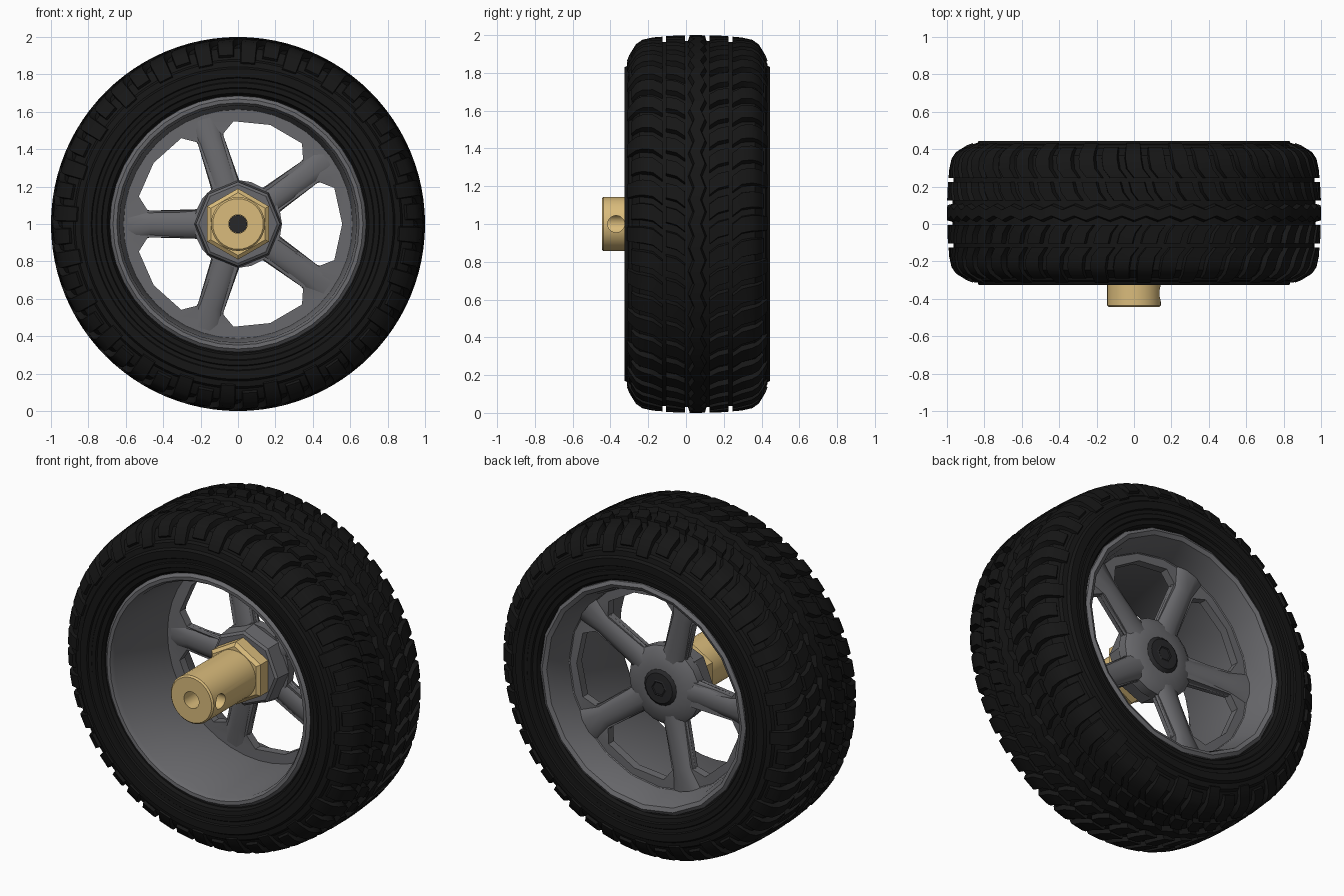
import bpy, bmesh
from math import sin, cos, pi, radians, hypot
from mathutils import Vector, Matrix

if "Cube" in bpy.data.objects:
    bpy.data.objects.remove(bpy.data.objects["Cube"])

YC = 0.06  # tyre mid-plane


def material(name, rgb):
    m = bpy.data.materials.new(name)
    m.diffuse_color = (*rgb, 1)
    m.use_nodes = True
    m.node_tree.nodes["Principled BSDF"].inputs["Base Color"].default_value = m.diffuse_color
    return m


RUBBER = material("rubber", (0.008, 0.008, 0.008))
RIM = material("rim_grey", (0.14, 0.14, 0.15))
BRASS = material("brass", (0.7, 0.5, 0.2))
STEEL = material("dark_steel", (0.02, 0.02, 0.022))


def polar(r, a, y):
    return Vector((r * cos(a), y, 1 + r * sin(a)))


def finish(name, bm, mat, angle=35):
    bmesh.ops.recalc_face_normals(bm, faces=bm.faces)
    me = bpy.data.meshes.new(name)
    bm.to_mesh(me)
    bm.free()
    ob = bpy.data.objects.new(name, me)
    bpy.context.collection.objects.link(ob)
    me.materials.append(mat)
    bpy.ops.object.select_all(action='DESELECT')
    ob.select_set(True)
    bpy.context.view_layer.objects.active = ob
    if angle:
        bpy.ops.object.shade_smooth_by_angle(angle=radians(angle))
    return ob


def lathe(name, prof, n, mat, phase=0, closed=True, wob=0, angle=35):
    """Revolve (radius, y) points about the wheel axle; open profiles get end caps."""
    bm = bmesh.new()
    rings = []
    for i in range(n):
        a = phase + 2 * pi * i / n
        dy = wob * (1 if i % 2 else -1)
        rings.append([bm.verts.new(polar(r, a, y + dy)) for r, y in prof])
    m = len(prof)
    for i in range(n):
        p, q = rings[i], rings[(i + 1) % n]
        for j in range(m if closed else m - 1):
            k = (j + 1) % m
            bm.faces.new((p[j], p[k], q[k], q[j]))
    if not closed:
        bm.faces.new([r[0] for r in rings])
        bm.faces.new([r[-1] for r in rings])
    return finish(name, bm, mat, angle)


# Tyre carcass with concentric sidewall ridges
half = [(.655, .33), (.69, .345), (.70, .366), (.725, .370), (.73, .380), (.755, .380),
        (.76, .374), (.78, .376), (.785, .385), (.83, .385), (.84, .368), (.87, .362),
        (.88, .345), (.905, .335), (.94, .305), (.963, .20), (.97, .06)]
prof = [(r, YC - d) for r, d in half] + [(r, YC + d) for r, d in reversed(half)]
lathe("tyre_carcass", prof, 96, RUBBER)

# Zigzag centre rib and two flanking ribs
lathe("centre_rib", [(.96, YC - .04), (1.0, YC - .028), (1.0, YC + .028), (.96, YC + .04)],
      96, RUBBER, wob=.012)


# Tread lugs: bars following the tyre cross-section
def lug(bm, stations, a0, side, hw):
    rings = []
    for d, top, skew in stations:
        y = YC + side * d
        dn = .05 if d < .31 else .03
        yb = y - side * (.0 if d < .31 else .03)
        a = a0 + skew
        rings.append([bm.verts.new(polar(top - dn, a - hw * 1.25, yb)),
                      bm.verts.new(polar(top, a - hw, y)),
                      bm.verts.new(polar(top, a + hw, y)),
                      bm.verts.new(polar(top - dn, a + hw * 1.25, yb))])
    for p, q in zip(rings, rings[1:]):
        for j in range(4):
            k = (j + 1) % 4
            bm.faces.new((p[j], p[k], q[k], q[j]))
    bm.faces.new(rings[0])
    bm.faces.new(rings[-1])


N = 48
bm = bmesh.new()
for i in range(N):
    for side in (-1, 1):
        a = 2 * pi * (i + (.5 if side > 0 else 0)) / N
        # inner chevron block
        lug(bm, [(.065, .999, 0), (.11, .998, .035), (.165, .994, .05)], a, side, .040)
        # shoulder lug, alternately long and short
        end = [(.36, .895, .07), (.372, .865, .07)] if i % 2 else [(.352, .905, .07)]
        lug(bm, [(.185, .992, .02), (.235, .988, .06), (.29, .976, .07),
                 (.325, .952, .07)] + end, a, side, .042)
finish("tread_lugs", bm, RUBBER, 30)

# Rim: deep front barrel and coarser rear lip
lathe("rim_barrel", [(.69, -.255), (.685, -.285), (.668, -.30), (.648, -.298), (.634, -.275),
                     (.612, .20), (.612, .24), (.66, .24), (.66, -.255)], 40, RIM)
lathe("rim_rear_lip", [(.665, .22), (.695, .385), (.688, .41), (.668, .422), (.645, .41),
                       (.62, .34), (.605, .255), (.585, .235), (.60, .20)], 20, RIM, angle=25)

# Spoke plate: disc with five cut-out windows, dished towards the hub
cu = bpy.data.curves.new("spoke_plate", 'CURVE')
cu.dimensions = '2D'
cu.fill_mode = 'BOTH'
cu.extrude = .025


def loop2d(pts):
    s = cu.splines.new('POLY')
    s.points.add(len(pts) - 1)
    for p, (r, a) in zip(s.points, pts):
        p.co = (r * cos(a), r * sin(a), 0, 1)
    s.use_cyclic_u = True


loop2d([(.615, 2 * pi * i / 40) for i in range(40)])
window = [(.235, -18), (.36, -24.5), (.487, -27.6), (.55, -20.5), (.557, 0),
          (.55, 20.5), (.487, 27.6), (.36, 24.5), (.235, 18)]
for k in range(5):
    loop2d([(r, radians(t + 72 * k)) for r, t in window])
tmp = bpy.data.objects.new("tmp", cu)
bpy.context.collection.objects.link(tmp)
bpy.context.view_layer.update()
me = bpy.data.meshes.new_from_object(tmp.evaluated_get(bpy.context.evaluated_depsgraph_get()))
bm = bmesh.new()
bm.from_mesh(me)
bpy.data.objects.remove(tmp)
bmesh.ops.remove_doubles(bm, verts=bm.verts, dist=1e-4)
for v in bm.verts:
    x, z, t = v.co
    f = min(1, max(0, (hypot(x, z) - .24) / .26))
    v.co = (x, .18 + .045 * f + t, 1 + z)
finish("spoke_plate", bm, RIM, 30)

# Rounded spokes
bm = bmesh.new()
for k in range(5):
    a = radians(36 + 72 * k)
    tang = Vector((-sin(a), 0, cos(a)))
    rings = []
    for r, y, w, h in [(.10, .185, .09, .05), (.24, .19, .078, .048),
                       (.47, .222, .072, .045), (.60, .235, .11, .035)]:
        c = polar(r, a, y)
        rings.append([bm.verts.new(c + tang * w * cos(t) + Vector((0, h * sin(t), 0)))
                      for t in [2 * pi * i / 10 for i in range(10)]])
    for p, q in zip(rings, rings[1:]):
        for j in range(10):
            bm.faces.new((p[j], p[(j + 1) % 10], q[(j + 1) % 10], q[j]))
    bm.faces.new(rings[0])
    bm.faces.new(rings[-1])
finish("spokes", bm, RIM, 50)

# Hub boss: octagonal front, rounded back
lathe("hub_boss", [(.21, .05), (.225, .06), (.235, .16)], 8, RIM, closed=False, angle=20)
lathe("hub_back", [(.235, .15), (.235, .205), (.20, .23), (.12, .243)], 20, RIM, closed=False)

# Brass adapter: bored shaft with a side set-screw hole, and a hex flange
shaft = lathe("adapter_shaft", [(.05, -.445), (.135, -.445), (.144, -.436), (.144, 0), (.05, 0)],
              32, BRASS, angle=0)
bm = bmesh.new()
bmesh.ops.create_cone(bm, cap_ends=True, segments=20, radius1=.045, radius2=.045, depth=.22,
                      matrix=Matrix.Translation((.13, -.37, 1)) @ Matrix.Rotation(pi / 2, 4, 'Y'))
cutter = finish("set_screw_cutter", bm, BRASS, 0)
cutter.hide_render = True
mod = shaft.modifiers.new("set_screw_hole", 'BOOLEAN')
mod.operation = 'DIFFERENCE'
mod.solver = 'EXACT'
mod.object = cutter
bpy.context.view_layer.objects.active = shaft
bpy.ops.object.select_all(action='DESELECT')
shaft.select_set(True)
bpy.ops.object.modifier_apply(modifier=mod.name)
bpy.ops.object.shade_smooth_by_angle(angle=radians(35))
bpy.data.objects.remove(cutter)
lathe("hex_flange", [(.05, -.035), (.168, -.035), (.19, -.018), (.19, .07), (.05, .07)],
      6, BRASS, phase=pi / 2, angle=0)

# Retaining bolt with hex socket
lathe("bolt_shank", [(.049, -.08), (.049, .21)], 16, STEEL, closed=False)
lathe("bolt_head", [(.108, .20), (.108, .243), (.09, .258), (.045, .26)], 20, STEEL, closed=False)
lathe("bolt_socket", [(.036, .258), (.045, .264), (.055, .258)], 6, STEEL, angle=0)
